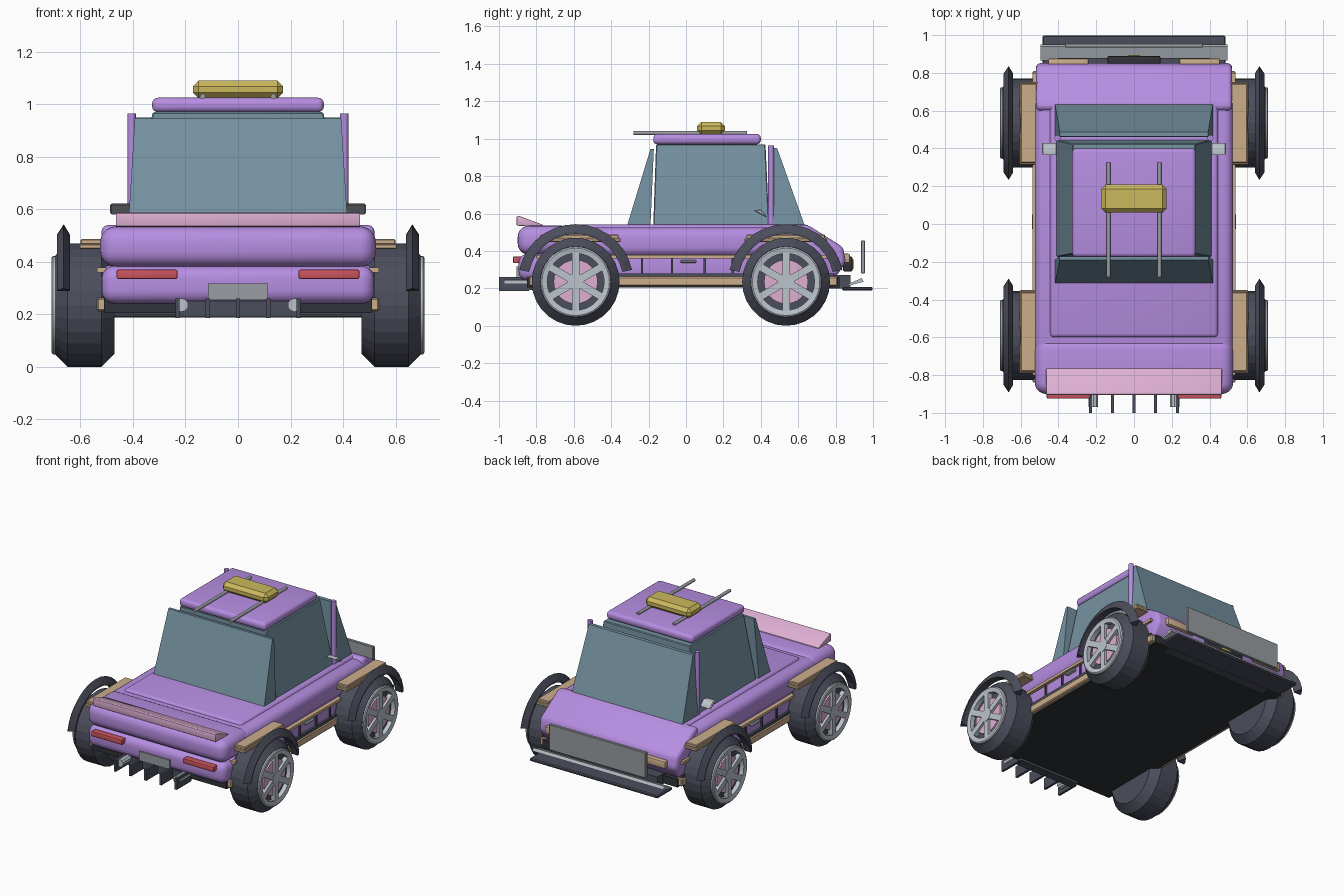
import bpy, bmesh, math
from mathutils import Vector

if "Cube" in bpy.data.objects:
    bpy.data.objects.remove(bpy.data.objects["Cube"])


def material(name, rgb):
    m = bpy.data.materials.new(name)
    m.diffuse_color = (*rgb, 1)
    m.use_nodes = True
    m.node_tree.nodes["Principled BSDF"].inputs["Base Color"].default_value = m.diffuse_color
    return m


PURPLE = material("purple paint", (0.47, 0.27, 0.76))
PINK = material("pink", (0.73, 0.43, 0.65))
SLATE = material("dark slate", (0.07, 0.075, 0.105))
BLACK = material("black", (0.03, 0.032, 0.04))
GLASS = material("blue grey glass", (0.18, 0.29, 0.36))
TAN = material("tan", (0.60, 0.42, 0.26))
YELLOW = material("yellow", (0.60, 0.48, 0.11))
RED = material("red", (0.60, 0.09, 0.11))
LIGHT = material("light grey", (0.50, 0.55, 0.60))
GREY = material("mid grey", (0.32, 0.34, 0.36))


def finish(name, bm, mat, bevel=0, segs=3, smooth=True):
    bmesh.ops.recalc_face_normals(bm, faces=bm.faces)
    if bevel:
        bmesh.ops.bevel(bm, geom=bm.edges[:], offset=bevel, segments=segs,
                        profile=0.5, affect='EDGES', clamp_overlap=True)
    me = bpy.data.meshes.new(name)
    bm.to_mesh(me)
    bm.free()
    me.materials.append(mat)
    if smooth:
        me.polygons.foreach_set("use_smooth", [True] * len(me.polygons))
        me.set_sharp_from_angle(angle=math.radians(32))
    ob = bpy.data.objects.new(name, me)
    bpy.context.collection.objects.link(ob)
    return ob


def box(name, x, y, z, mat, bevel=0, segs=3):
    """Box from (min, max) ranges."""
    bm = bmesh.new()
    bmesh.ops.create_cube(bm, size=1)
    for v in bm.verts:
        v.co = [r[0] if c < 0 else r[1] for c, r in zip(v.co, (x, y, z))]
    return finish(name, bm, mat, bevel, segs)


def prism(name, profile, width, mat, bevel=0, segs=3, x0=0.0):
    """Side profile of (y, z) points widened across x; width may depend on z."""
    w = width if callable(width) else (lambda z: width)
    bm = bmesh.new()
    sides = [[bm.verts.new((x0 + s * w(z), y, z)) for y, z in profile] for s in (-1, 1)]
    n = len(profile)
    for side in sides:
        bm.faces.new(side)
    for i in range(n):
        j = (i + 1) % n
        bm.faces.new((sides[0][i], sides[0][j], sides[1][j], sides[1][i]))
    return finish(name, bm, mat, bevel, segs)


def lathe(name, profile, y, z, mat, segs=28, a0=0, a1=360, smooth=False):
    """Closed (x, radius) section turned around an axis along x."""
    full = a1 - a0 == 360
    bm = bmesh.new()
    rings = []
    for i in range(segs if full else segs + 1):
        a = math.radians(a0 + (a1 - a0) * i / segs)
        rings.append([bm.verts.new((x, y + r * math.cos(a), z + r * math.sin(a)))
                      for x, r in profile])
    n = len(profile)
    for i in range(segs):
        p, q = rings[i], rings[(i + 1) % len(rings)]
        for k in range(n):
            m = (k + 1) % n
            bm.faces.new((p[k], p[m], q[m], q[k]))
    if not full:
        bm.faces.new(rings[0])
        bm.faces.new(rings[-1])
    bmesh.ops.remove_doubles(bm, verts=bm.verts, dist=1e-5)
    return finish(name, bm, mat, smooth=smooth)


def rod(name, a, b, r, mat, segs=12):
    a, b = Vector(a), Vector(b)
    bm = bmesh.new()
    bmesh.ops.create_cone(bm, cap_ends=True, segments=segs, radius1=r, radius2=r,
                          depth=(b - a).length)
    ob = finish(name, bm, mat)
    ob.rotation_mode = 'QUATERNION'
    ob.rotation_quaternion = (b - a).to_track_quat('Z', 'Y')
    ob.location = (a + b) / 2
    return ob


def span(s, a, b):
    return tuple(sorted((s * a, s * b)))


# Main body
box("body_middle", (-0.525, 0.525), (-0.75, 0.68), (0.37, 0.525), PURPLE, 0.05, 4)
box("deck_panel", (-0.445, 0.445), (-0.60, 0.66), (0.42, 0.54), PURPLE, 0.02)
box("lower_body", (-0.515, 0.515), (-0.80, 0.76), (0.25, 0.385), PURPLE, 0.02)
box("rear_upper_lobe", (-0.525, 0.525), (-0.90, -0.605), (0.38, 0.535), PURPLE, 0.06, 5)
box("rear_lower_lobe", (-0.52, 0.52), (-0.895, -0.62), (0.24, 0.385), PURPLE, 0.05, 5)
prism("nose", [(0.60, 0.26), (0.80, 0.26), (0.855, 0.34), (0.84, 0.42),
               (0.65, 0.54), (0.60, 0.54)], 0.52, PURPLE, 0.025, 3)
bm_corner = 0.06
floor = box("underfloor", (-0.51, 0.51), (-0.85, 0.82), (0.205, 0.26), BLACK)

# Cabin glass
prism("cabin_glass", [(-0.175, 0.535), (0.445, 0.535), (0.425, 0.97), (-0.16, 0.97)],
      lambda z: 0.41 - 0.085 * (z - 0.535) / 0.435, GLASS, 0.005, 1)
taper = lambda z: 0.418 - 0.025 * (z - 0.54) / 0.41
prism("rear_window", [(-0.315, 0.535), (-0.19, 0.535), (-0.172, 0.945), (-0.19, 0.945)],
      taper, GLASS)
prism("windshield", [(0.46, 0.535), (0.635, 0.535), (0.487, 0.95), (0.462, 0.95)],
      taper, GLASS)

# Roof, rack and roof box
box("roof", (-0.327, 0.327), (-0.175, 0.40), (0.97, 1.025), PURPLE, 0.022, 4)
box("roof_box", (-0.172, 0.172), (0.06, 0.208), (1.022, 1.09), YELLOW, 0.022, 1)

# Spoiler and tail
prism("spoiler", [(-0.905, 0.535), (-0.765, 0.53), (-0.765, 0.54), (-0.895, 0.588),
                  (-0.905, 0.585)], 0.465, PINK, 0.004, 2)
box("number_plate", (-0.115, 0.115), (-0.905, -0.885), (0.255, 0.318), GREY)
box("diffuser", (-0.23, 0.23), (-0.88, -0.82), (0.19, 0.25), SLATE)
for i in range(5):
    x = (i - 2) * 0.115
    box("diffuser_fin", (x - 0.008, x + 0.008), (-1.0, -0.84), (0.185, 0.26), SLATE)

# Nose fittings
box("splitter", (-0.485, 0.485), (0.835, 0.998), (0.188, 0.208), SLATE, 0.006, 1)
prism("splitter_ramp", [(0.865, 0.213), (0.95, 0.235), (0.94, 0.255), (0.865, 0.222)],
      0.495, LIGHT)
box("splitter_mount", (-0.40, 0.40), (0.76, 0.88), (0.20, 0.27), SLATE)
box("front_plate", (-0.365, 0.365), (0.935, 0.957), (0.28, 0.455), GREY, 0.003, 1)
box("grille", (-0.14, 0.14), (0.84, 0.89), (0.29, 0.37), BLACK, 0.008, 2)
box("grille_badge", (-0.037, 0.037), (0.86, 0.895), (0.30, 0.36), YELLOW, 0.008, 2)

# Paired parts
for s in (-1, 1):
    rod("roof_rail", (s * 0.135, -0.28, 1.03), (s * 0.135, 0.325, 1.03), 0.011, GREY)
    rod("windshield_post", (s * 0.405, 0.455, 0.52), (s * 0.405, 0.455, 0.965), 0.016, PURPLE)
    rod("exhaust", (s * 0.215, -0.97, 0.235), (s * 0.215, -0.82, 0.235), 0.026, LIGHT, 10)
    prism("mirror", [(0.36, 0.618), (0.43, 0.578), (0.43, 0.59), (0.40, 0.622)],
          0.04, LIGHT, 0.005, 1, s * 0.447)
    box("tail_light", span(s, 0.23, 0.462), (-0.925, -0.88), (0.335, 0.37), RED, 0.006, 2)
    box("headlight", span(s, 0.24, 0.455), (0.83, 0.876), (0.335, 0.385), TAN, 0.008, 2)

    # Side trim and door details
    box("upper_trim", span(s, 0.50, 0.537), (-0.80, 0.80), (0.36, 0.378), TAN)
    box("side_skirt", span(s, 0.49, 0.537), (-0.84, 0.81), (0.212, 0.262), TAN, 0.006, 1)
    box("sill_strip", span(s, 0.50, 0.53), (-0.82, 0.79), (0.262, 0.28), SLATE)
    for y in (-0.235, -0.075, 0.10, 0.25):
        box("door_seam", span(s, 0.51, 0.525), (y - 0.006, y + 0.006), (0.275, 0.36), SLATE)
    box("door_handle", span(s, 0.51, 0.54), (-0.03, 0.055), (0.335, 0.352), LIGHT, 0.005, 1)

    # Wheels, wheel-arch blocks and flares
    for y in (-0.59, 0.535):
        z = 0.235
        yb = y - 0.002 if y > 0 else y + 0.02
        box("arch_block", span(s, 0.505, 0.605), (yb - 0.22, yb + 0.22), (0.448, 0.468), TAN, 0.004, 1)
        box("arch_block_top", span(s, 0.515, 0.60), (yb - 0.21, yb + 0.21), (0.466, 0.487), TAN, 0.004, 1)
        lathe("tyre", [(s * a, r) for a, r in ((0.47, 0), (0.47, 0.185), (0.52, 0.235),
              (0.65, 0.235), (0.695, 0.19), (0.695, 0.18), (0.675, 0.17), (0.675, 0))],
              y, z, SLATE)
        lathe("arch_flare", [(s * a, r) for a, r in ((0.64, 0.255), (0.64, 0.268),
              (0.664, 0.308), (0.69, 0.268), (0.69, 0.255))], y, z, SLATE, 14, 12, 168)
        lathe("rim_ring", [(s * a, r) for a, r in ((0.67, 0.152), (0.67, 0.188),
              (0.705, 0.188), (0.71, 0.18), (0.705, 0.152))], y, z, LIGHT, 36, smooth=True)
        lathe("wheel_disc", [(s * a, r) for a, r in ((0.67, 0), (0.67, 0.118),
              (0.69, 0.118), (0.69, 0))], y, z, PINK, 24, smooth=True)
        lathe("hub", [(s * a, r) for a, r in ((0.67, 0), (0.67, 0.045), (0.708, 0.045),
              (0.708, 0))], y, z, LIGHT, 12, smooth=True)
        for k in range(3):
            spoke = box("wheel_spoke", span(s, 0.675, 0.706), (-0.02, 0.02),
                        (-0.175, 0.175), LIGHT)
            spoke.rotation_euler = (k * math.pi / 3, 0, 0)
            spoke.location = (0, y, z)
